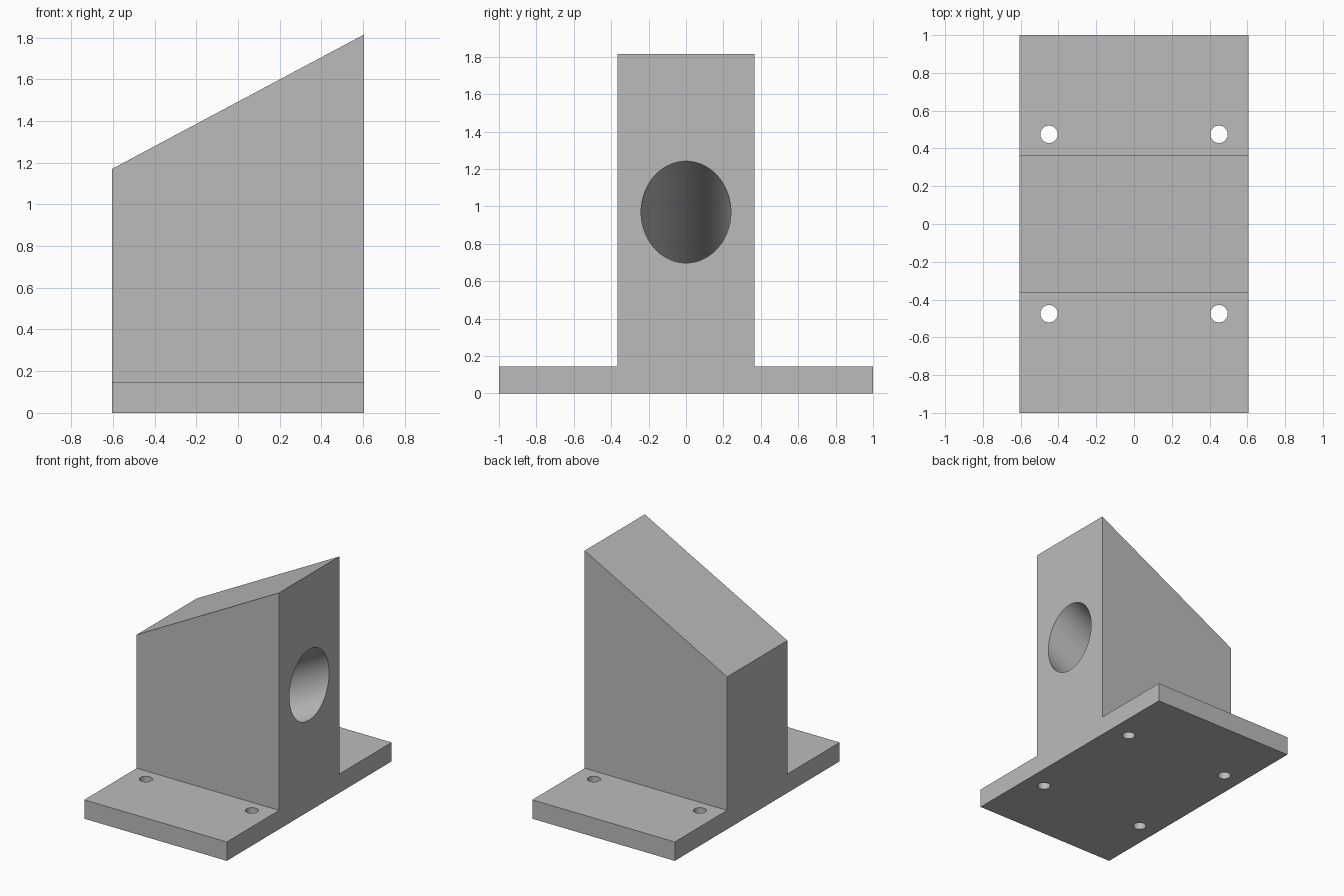
import bpy, bmesh, math
from mathutils import Vector, Matrix

if "Cube" in bpy.data.objects:
    bpy.data.objects.remove(bpy.data.objects["Cube"], do_unlink=True)

HALF_X, HALF_Y, WALL_Y = 0.605, 1.0, 0.365
BASE_Z, LOW_Z, HIGH_Z = 0.145, 1.17, 1.815
BORE_R, BORE_DEPTH, BORE_Z = 0.24, 1.1, 0.97
BOLT_R, BOLT_X, BOLT_Y = 0.046, 0.45, 0.475

grey = bpy.data.materials.new("plain_grey")
grey.use_nodes = True
colour = (0.5, 0.5, 0.5, 1)
grey.diffuse_color = colour
grey.node_tree.nodes["Principled BSDF"].inputs["Base Color"].default_value = colour


def add_object(name, bm):
    bmesh.ops.recalc_face_normals(bm, faces=bm.faces)
    mesh = bpy.data.meshes.new(name)
    bm.to_mesh(mesh)
    bm.free()
    obj = bpy.data.objects.new(name, mesh)
    bpy.context.collection.objects.link(obj)
    mesh.materials.append(grey)
    return obj


def cylinder_cutter(name, radius, start, end, sides):
    start, end = Vector(start), Vector(end)
    axis = end - start
    bm = bmesh.new()
    place = Matrix.Translation((start + end) / 2) @ axis.to_track_quat("Z", "Y").to_matrix().to_4x4()
    bmesh.ops.create_cone(bm, cap_ends=True, segments=sides, radius1=radius,
                          radius2=radius, depth=axis.length, matrix=place)
    obj = add_object(name, bm)
    obj.hide_render = True
    return obj


# Bracket body: inverted T section extruded along x
half = [(HALF_Y, 0), (HALF_Y, BASE_Z), (WALL_Y, BASE_Z), (WALL_Y, HIGH_Z)]
section = half + [(-y, z) for y, z in reversed(half)]
bm = bmesh.new()
face = bm.faces.new([bm.verts.new((-HALF_X, y, z)) for y, z in section])
grown = bmesh.ops.extrude_face_region(bm, geom=[face], use_keep_orig=True)
moved = [v for v in grown["geom"] if isinstance(v, bmesh.types.BMVert)]
bmesh.ops.translate(bm, verts=moved, vec=(2 * HALF_X, 0, 0))
# Slope the top down towards the short side
for v in bm.verts:
    if v.co.z > 1 and v.co.x < 0:
        v.co.z = LOW_Z
body = add_object("bracket_body", bm)

# Blind bore running parallel to the sloping top
slope = Vector((-2 * HALF_X, 0, LOW_Z - HIGH_Z)).normalized()
mouth = Vector((HALF_X, 0, BORE_Z))
cutters = [cylinder_cutter("bore_cutter", BORE_R, mouth - slope * 0.4,
                           mouth + slope * BORE_DEPTH, 96)]

# Four bolt holes through the base
for x in (-BOLT_X, BOLT_X):
    for y in (-BOLT_Y, BOLT_Y):
        cutters.append(cylinder_cutter("bolt_hole_cutter", BOLT_R, (x, y, -0.1),
                                       (x, y, BASE_Z + 0.1), 48))

bpy.ops.object.select_all(action="DESELECT")
bpy.context.view_layer.objects.active = body
body.select_set(True)
for cutter in cutters:
    cut = body.modifiers.new(cutter.name, "BOOLEAN")
    cut.operation = "DIFFERENCE"
    cut.solver = "EXACT"
    cut.object = cutter
    bpy.ops.object.modifier_apply(modifier=cut.name)
for cutter in cutters:
    bpy.data.objects.remove(cutter, do_unlink=True)
bpy.ops.object.shade_smooth_by_angle(angle=math.radians(30))
